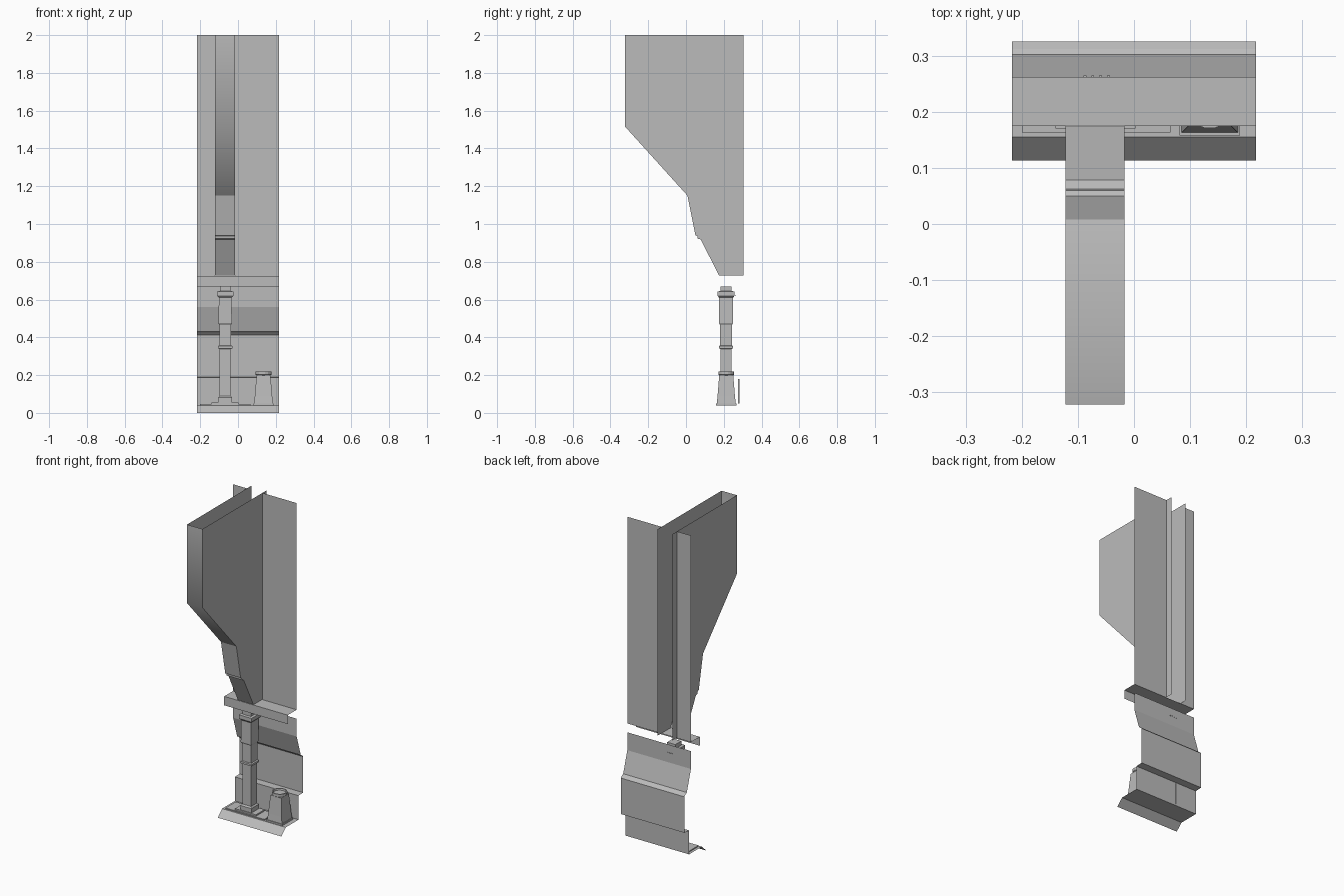
import bpy
import bmesh
import math

cube = bpy.data.objects.get("Cube")
if cube:
    bpy.data.objects.remove(cube, do_unlink=True)

GREY = (0.5, 0.5, 0.5, 1)
grey = bpy.data.materials.new("plain_grey")
grey.diffuse_color = GREY
grey.use_nodes = True
grey.node_tree.nodes["Principled BSDF"].inputs["Base Color"].default_value = GREY

HALF = 0.217               # half width of the wall
FIN_R, FIN_L = -0.122, -0.017


def finish(name, bm):
    mesh = bpy.data.meshes.new(name)
    bm.to_mesh(mesh)
    bm.free()
    mesh.materials.append(grey)
    ob = bpy.data.objects.new(name, mesh)
    bpy.context.collection.objects.link(ob)
    return ob


def sheet(name, profile, x0, x1, smooth=()):
    """Sweep a (y, z) profile, listed downwards, across x as a thin sheet."""
    bm = bmesh.new()
    rows = [[bm.verts.new((x, y, z)) for x in (x0, x1)] for y, z in profile]
    for i, (a, b) in enumerate(zip(rows, rows[1:])):
        face = bm.faces.new((a[0], b[0], b[1], a[1]))
        face.smooth = i in smooth
    return finish(name, bm)


def loft(name, centre, sections, sides=4, open_top=False):
    """Stack rings of (half x, half y, z); four sides give a box section."""
    bm = bmesh.new()
    grow = 1 / math.cos(math.pi / sides)
    rings = []
    for hx, hy, z in sections:
        ring = []
        for k in range(sides):
            a = 2 * math.pi * (k + 0.5) / sides
            ring.append(bm.verts.new((centre[0] + hx * grow * math.cos(a),
                                      centre[1] + hy * grow * math.sin(a), z)))
        rings.append(ring)
    for lo, hi in zip(rings, rings[1:]):
        for k in range(sides):
            n = (k + 1) % sides
            bm.faces.new((lo[k], lo[n], hi[n], hi[k]))
    bm.faces.new(rings[0][::-1])
    if not open_top:
        bm.faces.new(rings[-1])
    return finish(name, bm)


def box(name, x, y, z):
    hx, hy = (x[1] - x[0]) / 2, (y[1] - y[0]) / 2
    return loft(name, (x[0] + hx, y[0] + hy), [(hx, hy, z[0]), (hx, hy, z[1])])


# Folded lower wall with floor and sloping front kerb
sheet("lower_wall", [
    (0.262, 0.67), (0.262, 0.56), (0.302, 0.43), (0.312, 0.425), (0.325, 0.412),
    (0.325, 0.19), (0.28, 0.188), (0.28, 0.04), (0.155, 0.04), (0.113, 0)],
    -HALF, HALF)

# Shelf with a front lip
sheet("shelf", [(0.262, 0.725), (0.175, 0.725), (0.175, 0.67)], -HALF, HALF)

# Upper wall panels on each side of the fin
for name, x0, x1 in (("upper_panel_right", -HALF, FIN_R),
                     ("upper_panel_left", FIN_L, HALF)):
    sheet(name, [(0.262, 2), (0.262, 0.725)], x0, x1)

# Hollow fin, open at the top and the back
fin = [(-0.322, 2), (-0.322, 1.515), (0.008, 1.15), (0.05, 0.94), (0.06, 0.936),
       (0.062, 0.922), (0.078, 0.918), (0.175, 0.727)]
sheet("fin_front", fin, FIN_R, FIN_L, smooth=(0, 1))
outline = fin + [(0.304, 0.727), (0.304, 2)]
for name, x in (("fin_side_right", FIN_R), ("fin_side_left", FIN_L)):
    bm = bmesh.new()
    verts = [bm.verts.new((x, y, z)) for y, z in outline]
    bm.faces.new(verts if x == FIN_L else verts[::-1])
    finish(name, bm)

# Post with flanges, standing on two thin plates
box("base_plate", (-0.2, 0.065), (0.163, 0.262), (0.04, 0.046))
box("foot_plate", (-0.14, 0.003), (0.17, 0.255), (0.046, 0.055))
loft("post", (-0.068, 0.212), [
    (0.037, 0.037, 0.055), (0.037, 0.037, 0.082), (0.029, 0.029, 0.09),
    (0.029, 0.029, 0.338), (0.038, 0.036, 0.342), (0.038, 0.036, 0.354),
    (0.031, 0.031, 0.358), (0.031, 0.031, 0.465), (0.036, 0.037, 0.475),
    (0.033, 0.037, 0.61), (0.043, 0.045, 0.62), (0.043, 0.045, 0.643),
    (0.028, 0.029, 0.645), (0.028, 0.029, 0.67)])

# Tapered bin with a square foot and a round rim
BIN = (0.135, 0.213)
loft("bin_foot", BIN, [(0.054, 0.055, 0.04), (0.054, 0.055, 0.05)])
loft("bin_body", BIN, [(0.05, 0.05, 0.05), (0.046, 0.046, 0.09),
                       (0.037, 0.037, 0.2)])
loft("bin_rim", BIN, [(0.036, 0.036, 0.198), (0.043, 0.042, 0.203),
                      (0.043, 0.042, 0.22), (0.036, 0.036, 0.22),
                      (0.034, 0.034, 0.21)], sides=16)

# Seam strip on the low wall and a row of bolts behind the post
box("wall_seam", (-0.071, -0.069), (0.274, 0.282), (0.05, 0.18))
for i in range(4):
    x = -0.09 + i * 0.014
    box("wall_bolt", (x, x + 0.005), (0.26, 0.265), (0.618, 0.622))
